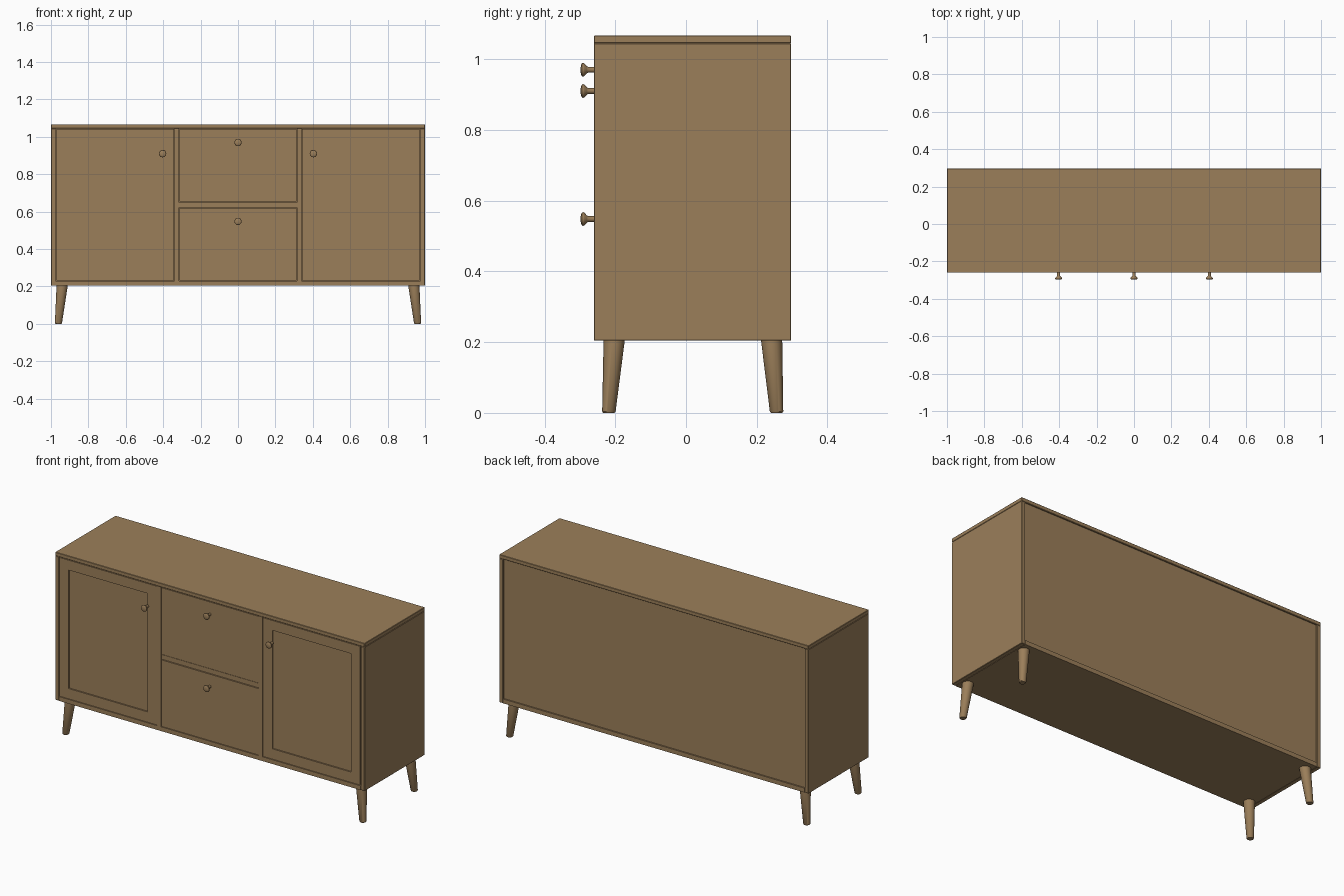
import bpy, bmesh, math
from mathutils import Vector

if "Cube" in bpy.data.objects:
    bpy.data.objects.remove(bpy.data.objects["Cube"])

wood = bpy.data.materials.new("warm brown wood")
wood.diffuse_color = (0.33, 0.212, 0.102, 1)
wood.use_nodes = True
wood.node_tree.nodes["Principled BSDF"].inputs["Base Color"].default_value = wood.diffuse_color

Y0, Y1 = -0.26, 0.297      # cabinet front and back
Z0, Z1 = 0.204, 1.067      # cabinet underside and top


def finish(bm, name):
    bmesh.ops.recalc_face_normals(bm, faces=bm.faces)
    me = bpy.data.meshes.new(name)
    bm.to_mesh(me)
    bm.free()
    me.materials.append(wood)
    ob = bpy.data.objects.new(name, me)
    bpy.context.collection.objects.link(ob)
    return ob


def box(name, x0, x1, y0, y1, z0, z1, bevel=0.0):
    bm = bmesh.new()
    bmesh.ops.create_cube(bm, size=1)
    for v in bm.verts:
        v.co = Vector(((x0 + x1) / 2 + v.co.x * (x1 - x0),
                       (y0 + y1) / 2 + v.co.y * (y1 - y0),
                       (z0 + z1) / 2 + v.co.z * (z1 - z0)))
    ob = finish(bm, name)
    if bevel:
        m = ob.modifiers.new("soft edge", 'BEVEL')
        m.width = bevel
        m.segments = 1
    return ob


def lathe(name, rings, seg, axis):
    """Stack of rings (centre, radius); axis 'y' or 'z', capped at both ends."""
    bm = bmesh.new()
    loops = []
    for c, r in rings:
        loop = []
        for i in range(seg):
            a = 2 * math.pi * i / seg
            u, w = r * math.cos(a), r * math.sin(a)
            off = Vector((u, w, 0)) if axis == 'z' else Vector((u, 0, w))
            loop.append(bm.verts.new(Vector(c) + off))
        loops.append(loop)
    for a, b in zip(loops, loops[1:]):
        for i in range(seg):
            j = (i + 1) % seg
            bm.faces.new((a[i], a[j], b[j], b[i]))
    bm.faces.new(loops[0])
    bm.faces.new(loops[-1])
    ob = finish(bm, name)
    bpy.context.view_layer.objects.active = ob
    ob.select_set(True)
    bpy.ops.object.shade_smooth_by_angle(angle=math.radians(40))
    ob.select_set(False)
    return ob


# carcass
box("top_board", -1, 1, Y0, Y1, 1.045, Z1, 0.002)
box("bottom_board", -0.975, 0.975, Y0, Y1, Z0, 0.229)
box("back_panel", -0.975, 0.975, Y1 - 0.018, Y1 - 0.008, 0.229, 1.045)

for s, side in ((-1, "left"), (1, "right")):
    def sx(a, b):
        return sorted((s * a, s * b))
    box(side + "_side_board", *sx(0.975, 1), Y0, Y1, Z0, 1.045, 0.002)
    box(side + "_divider", *sx(0.316, 0.340), Y0, Y1 - 0.018, 0.229, 1.045)

    # framed door: two stiles, two rails, recessed panel
    f0, f1 = Y0 + 0.001, Y0 + 0.021
    box(side + "_door_inner_stile", *sx(0.343, 0.403), f0, f1, 0.232, 1.042)
    box(side + "_door_outer_stile", *sx(0.913, 0.971), f0, f1, 0.232, 1.042)
    box(side + "_door_top_rail", *sx(0.403, 0.913), f0, f1, 0.984, 1.042)
    box(side + "_door_bottom_rail", *sx(0.403, 0.913), f0, f1, 0.232, 0.292)
    box(side + "_door_panel", *sx(0.403, 0.913), f0 + 0.008, f1 - 0.004, 0.292, 0.984)

    # splayed tapered legs
    for y_top, y_bot, end in ((-0.203, -0.218, "front"), (0.242, 0.256, "back")):
        lathe(f"{end}_{side}_leg",
              [((s * 0.960, y_bot, 0.0), 0.016),
               ((s * 0.960, y_bot, 0.004), 0.019),
               ((s * 0.940, y_top, Z0 + 0.002), 0.030)], 32, 'z')

# drawers and the rail between them
box("drawer_rail", -0.316, 0.316, Y0 + 0.004, Y1 - 0.018, 0.623, 0.650)
box("upper_drawer_front", -0.313, 0.313, Y0 + 0.001, Y0 + 0.021, 0.653, 1.042)
box("lower_drawer_front", -0.313, 0.313, Y0 + 0.001, Y0 + 0.021, 0.232, 0.620)

# turned knobs: (distance from front, radius)
profile = [(-0.002, 0.008), (0.017, 0.008), (0.021, 0.011), (0.028, 0.0185),
           (0.031, 0.0195), (0.034, 0.0185), (0.036, 0.015), (0.0375, 0.009),
           (0.038, 0.003)]
for name, x, z in (("upper_drawer_knob", 0, 0.97), ("lower_drawer_knob", 0, 0.548),
                   ("left_door_knob", -0.403, 0.91), ("right_door_knob", 0.403, 0.91)):
    lathe(name, [((x, Y0 - d, z), r) for d, r in profile], 24, 'y')
